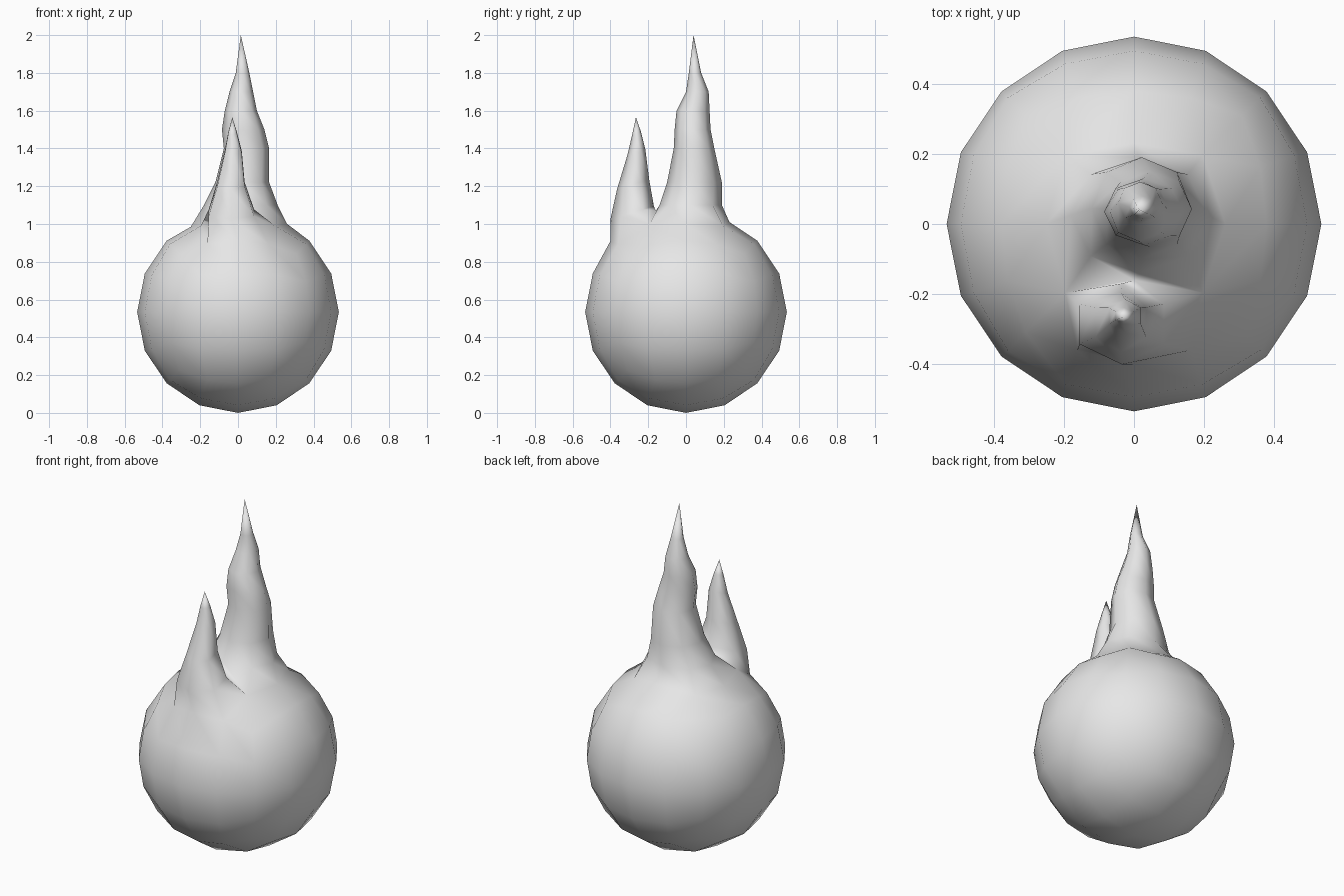
import bpy
import bmesh
from math import atan2, cos, pi, sin
from mathutils import Vector

RADIUS = 0.534
CENTRE = Vector((0, 0, RADIUS))

cube = bpy.data.objects.get("Cube")
if cube:
    bpy.data.objects.remove(cube, do_unlink=True)


def round_ball(bm):
    """Cube subdivided twice and pushed out to a sphere each time."""
    bmesh.ops.create_cube(bm, size=1)
    for level in range(2):
        bmesh.ops.subdivide_edges(bm, edges=bm.edges[:], cuts=1, use_grid_fill=True)
        for v in bm.verts:
            v.co = v.co.normalized()
    for v in bm.verts:
        v.co = v.co * RADIUS + CENTRE


def move_nearest(bm, target):
    """Pull the closest vertex onto the target point."""
    target = Vector(target)
    min(bm.verts, key=lambda v: (v.co - target).length).co = target


def grow_flame(bm, faces, sections, tip, tilt=0):
    """Replace a patch of faces by a tapering tongue.
    Each section is height, x range, y range."""
    patch = set(faces)
    rim = {v for f in patch for e in f.edges
           if sum(g in patch for g in e.link_faces) == 1 for v in e.verts}
    mid = sum((v.co for v in rim), Vector()) / len(rim)
    ring = sorted(rim, key=lambda v: (atan2(v.co.x - mid.x, v.co.y - mid.y) + 0.2) % (2 * pi))
    count = len(ring)
    bmesh.ops.delete(bm, geom=list(patch), context='FACES')
    angles = [2 * pi * i / count for i in range(count)]
    widest = max(sin(a) for a in angles)
    for z, x0, x1, y0, y1 in sections:
        new = []
        for a in angles:
            dx = (x1 - x0) / 2 * sin(a) / widest
            dy = (y1 - y0) / 2 * cos(a)
            new.append(bm.verts.new(((x0 + x1) / 2 + dx, (y0 + y1) / 2 + dy, z + tilt * dy)))
        for i in range(count):
            j = (i + 1) % count
            bm.faces.new((ring[i], ring[j], new[j], new[i]))
        ring = new
    point = bm.verts.new(tip)
    for i in range(count):
        bm.faces.new((ring[i], ring[(i + 1) % count], point))


bm = bmesh.new()
round_ball(bm)

# Patches on the crown from which the tongues grow
centres = {f: f.calc_center_median() for f in bm.faces}
crown = [f for f, c in centres.items() if c.z > 0.85 and abs(c.x) < 0.2 and abs(c.y) < 0.2]
brow = [f for f, c in centres.items() if c.z > 0.85 and abs(c.x) < 0.2 and -0.36 < c.y < -0.2]

# Spread the roots and raise the saddle between the tongues
for spot in ((0.26, 0, 1.0), (-0.25, 0, 0.985), (0, 0.23, 1.01),
             (0, -0.16, 1.07), (0, -0.4, 0.91)):
    move_nearest(bm, spot)

# Tall tongue
grow_flame(bm, crown, [
    (1.1, -0.18, 0.21, -0.14, 0.19),
    (1.22, -0.12, 0.165, -0.1, 0.19),
    (1.4, -0.075, 0.165, -0.065, 0.15),
    (1.5, -0.085, 0.14, -0.06, 0.13),
    (1.6, -0.07, 0.1, -0.05, 0.125),
    (1.7, -0.045, 0.08, 0, 0.12),
    (1.8, -0.012, 0.06, 0.015, 0.08),
], (0.015, 0.04, 2))

# Short front tongue
grow_flame(bm, brow, [
    (1.06, -0.155, 0.085, -0.4, -0.17),
    (1.21, -0.11, 0.035, -0.365, -0.195),
    (1.38, -0.07, 0.02, -0.31, -0.215),
    (1.48, -0.052, -0.005, -0.285, -0.238),
], (-0.03, -0.265, 1.565), tilt=0.3)

bmesh.ops.recalc_face_normals(bm, faces=bm.faces[:])
for f in bm.faces:
    f.smooth = True
mesh = bpy.data.meshes.new("flame_ball")
bm.to_mesh(mesh)
bm.free()
ball = bpy.data.objects.new("flame_ball", mesh)
bpy.context.collection.objects.link(ball)

# Plain grey surface
grey = bpy.data.materials.new("light_grey")
grey.use_nodes = True
colour = (0.8, 0.8, 0.8, 1)
grey.diffuse_color = colour
grey.node_tree.nodes["Principled BSDF"].inputs["Base Color"].default_value = colour
mesh.materials.append(grey)
